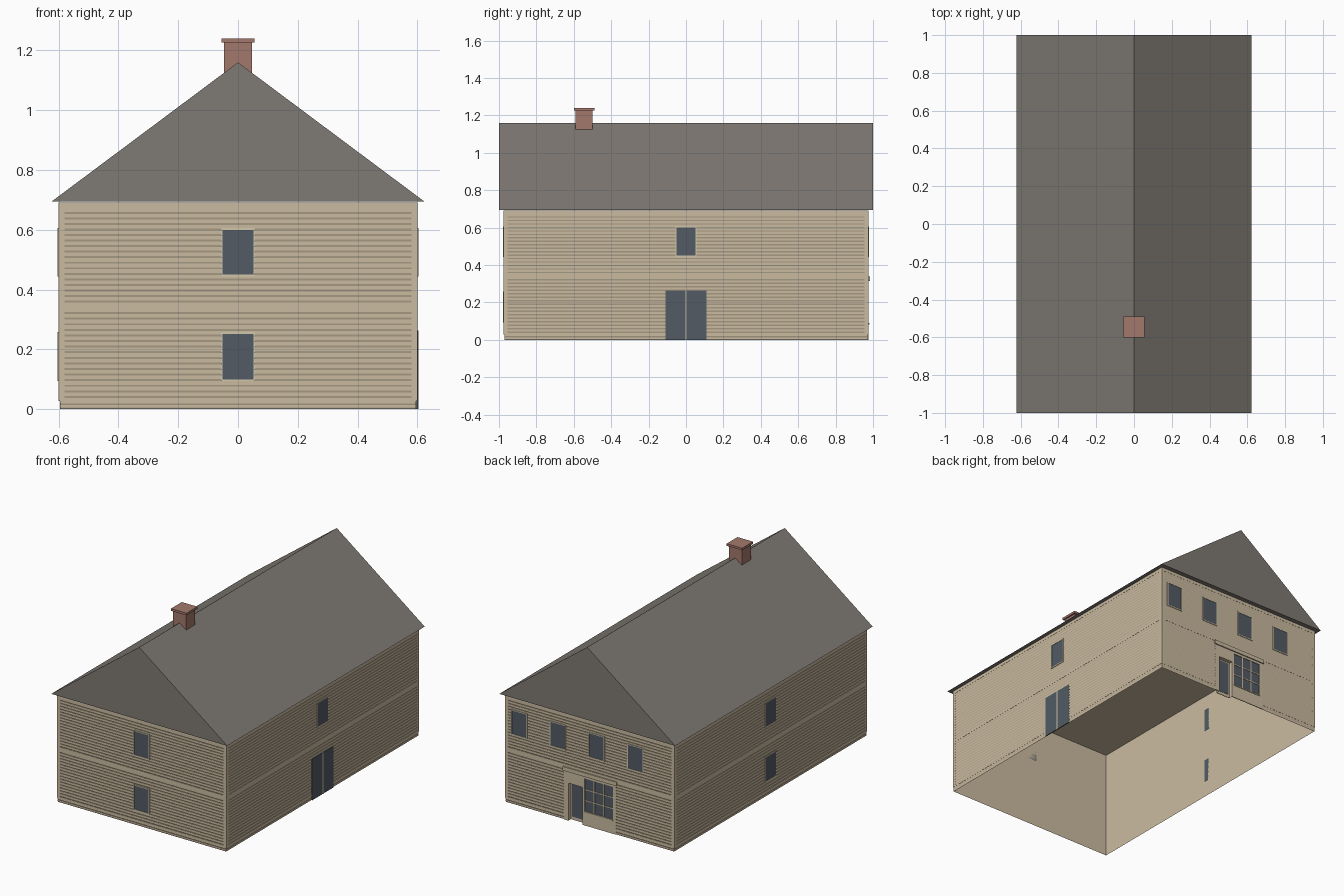
import bpy
import bmesh
from mathutils import Vector

cube = bpy.data.objects.get("Cube")
if cube:
    bpy.data.objects.remove(cube, do_unlink=True)


def material(name, r, g, b):
    m = bpy.data.materials.new(name)
    m.use_nodes = True
    m.diffuse_color = (r, g, b, 1)
    m.node_tree.nodes["Principled BSDF"].inputs["Base Color"].default_value = (r, g, b, 1)
    return m


BEIGE = material("beige_siding", 0.60, 0.50, 0.355)
TRIM = material("pale_trim", 0.65, 0.57, 0.41)
ROOF = material("grey_roof", 0.212, 0.192, 0.172)
BRICK = material("red_brick", 0.37, 0.19, 0.145)
GLASS = material("dark_glass", 0.085, 0.105, 0.127)

X, Y, TOP = 0.596, 0.971, 0.692     # wall shell half sizes and height
PROUD = 0.004                       # thickness of trim boards
HALF = {"front": X, "back": X, "right": Y, "left": Y}


def place(side, u, w, z):
    """u runs along the wall seen from outside, w points outward."""
    return Vector({"front": (u, -Y - w, z), "back": (-u, Y + w, z),
                   "right": (X + w, u, z), "left": (-X - w, -u, z)}[side])


def finish(name, bm, mat):
    bmesh.ops.recalc_face_normals(bm, faces=bm.faces)
    mesh = bpy.data.meshes.new(name)
    bm.to_mesh(mesh)
    bm.free()
    mesh.materials.append(mat)
    ob = bpy.data.objects.new(name, mesh)
    bpy.context.collection.objects.link(ob)
    return ob


def add_box(bm, side, u0, u1, z0, z1, w0, w1):
    for v in bmesh.ops.create_cube(bm, size=1)["verts"]:
        u, w, z = v.co
        v.co = place(side, u1 if u > 0 else u0, w1 if w > 0 else w0, z1 if z > 0 else z0)


def boxes(name, side, mat, specs):
    bm = bmesh.new()
    for spec in specs:
        add_box(bm, side, *spec)
    return finish(name, bm, mat)


def siding(bm, side, u0, u1, z0, z1, rows):
    """Boards with a bevelled lower edge, swept along the wall."""
    pitch, d = (z1 - z0) / rows, 0.003
    lip = min(0.0065, pitch * 0.4)
    profile = []
    for i in range(rows):
        z = z0 + i * pitch
        profile += [(0.0005, z), (d, z + lip), (d, z + pitch)]
    profile.append((0.0005, z1))
    ends = [[bm.verts.new(place(side, u, w, z)) for w, z in profile] for u in (u0, u1)]
    for i in range(len(profile) - 1):
        bm.faces.new((ends[0][i], ends[1][i], ends[1][i + 1], ends[0][i + 1]))


def window(name, side, u, z0, z1, half=0.051):
    f, w = 0.006, 0.007
    a, b = u - half, u + half
    boxes(name + "_glass", side, GLASS, [(a, b, z0, z1, 0, 0.005)])
    boxes(name + "_frame", side, TRIM, [
        (a - f, a, z0 - f, z1 + f, 0, w), (b, b + f, z0 - f, z1 + f, 0, w),
        (a, b, z0 - f, z0, 0, w), (a, b, z1, z1 + f, 0, w)])


# Shop front layout on the back wall
SHOP_L, SHOP_R = -0.18, 0.187
DOOR_L, DOOR_R, DOOR_TOP, RECESS = -0.15, -0.05, 0.24, 0.02
WIN_L, WIN_R, WIN_LOW, WIN_TOP = -0.035, 0.165, 0.09, 0.30

# Wall shell with ceiling, open underneath, with a recess for the shop door
bm = bmesh.new()
for side in ("front", "right", "left"):
    h = HALF[side]
    bm.faces.new([bm.verts.new(place(side, u, 0, z))
                  for u, z in ((-h, 0), (h, 0), (h, TOP), (-h, TOP))])
notch = [(DOOR_L, 0), (DOOR_L, DOOR_TOP), (DOOR_R, DOOR_TOP), (DOOR_R, 0)]
outline = [(-X, 0)] + notch + [(X, 0), (X, TOP), (-X, TOP)]
bm.faces.new([bm.verts.new(place("back", u, 0, z)) for u, z in outline])
bm.faces.new([bm.verts.new((x, y, TOP)) for x, y in ((-X, -Y), (X, -Y), (X, Y), (-X, Y))])
for (u0, z0), (u1, z1) in zip(notch, notch[1:]):
    bm.faces.new([bm.verts.new(place("back", u, w, z)) for u, w, z in
                  ((u0, 0, z0), (u1, 0, z1), (u1, -RECESS, z1), (u0, -RECESS, z0))])
bmesh.ops.remove_doubles(bm, verts=bm.verts, dist=0.0001)
finish("wall_shell", bm, BEIGE)

# Siding and trim boards on every wall
for side, h in HALF.items():
    edge = h + PROUD
    inner = edge - 0.02
    bm = bmesh.new()
    siding(bm, side, -inner, inner, 0.357, 0.672, 17)
    spans = [(-1, SHOP_L), (SHOP_R, 1)] if side == "back" else [(-1, 1)]
    for a, b in spans:
        siding(bm, side, max(a, -inner), min(b, inner), 0.038, 0.337, 16)
        siding(bm, side, max(a, -h), min(b, h), 0.0, 0.028, 2)
    finish(side + "_siding", bm, BEIGE)
    trim = [(-edge, -inner, 0.028, TOP, 0, PROUD), (inner, edge, 0.028, TOP, 0, PROUD),
            (-inner, inner, 0.337, 0.357, 0, PROUD), (-inner, inner, 0.672, TOP, 0, PROUD)]
    trim += [(max(a, -inner), min(b, inner), 0.028, 0.038, 0, PROUD) for a, b in spans]
    boxes(side + "_trim", side, BEIGE, trim)

# Windows
for side in ("front", "left", "right"):
    window(side + "_upper_window", side, 0, 0.45, 0.60)
    if side != "right":
        window(side + "_lower_window", side, 0, 0.10, 0.252)
for i in range(4):
    window("back_upper_window_%d" % (i + 1), "back", -0.5 + 0.275 * i, 0.45, 0.60)

# Double door on the right-hand wall
boxes("double_door_leaves", "right", GLASS,
      [(-0.109, -0.004, 0, 0.263, 0, 0.006), (0.004, 0.109, 0, 0.263, 0, 0.006)])
boxes("double_door_post", "right", TRIM, [(-0.004, 0.004, 0, 0.263, 0, 0.007)])

# Shop front: surround, cornice, recessed door, glazed display window
w = 0.005
boxes("shop_surround", "back", BEIGE, [
    (SHOP_L, DOOR_L, 0, 0.315, 0, w), (DOOR_R, WIN_L, 0, 0.315, 0, w),
    (WIN_R, SHOP_R, 0, 0.315, 0, w), (DOOR_L, DOOR_R, DOOR_TOP, 0.315, 0, w),
    (WIN_L, WIN_R, 0, WIN_LOW, 0, w), (WIN_L, WIN_R, WIN_TOP, 0.315, 0, w)])
boxes("shop_cornice", "back", BEIGE, [(SHOP_L - 0.007, SHOP_R + 0.007, 0.315, 0.34, 0, 0.012)])
boxes("shop_sill", "back", BEIGE, [(WIN_L, WIN_R, WIN_LOW - 0.008, WIN_LOW, 0, 0.009)])
boxes("shop_window_glass", "back", GLASS, [(WIN_L, WIN_R, WIN_LOW, WIN_TOP, 0, 0.001)])
bars = []
for i in (1, 2):
    u = WIN_L + (WIN_R - WIN_L) * i / 3
    z = WIN_LOW + (WIN_TOP - WIN_LOW) * i / 3
    bars += [(u - 0.003, u + 0.003, WIN_LOW, WIN_TOP, 0, 0.004),
             (WIN_L, WIN_R, z - 0.003, z + 0.003, 0, 0.0035)]
boxes("shop_window_bars", "back", BEIGE, bars)
boxes("shop_door", "back", BEIGE, [(DOOR_L, DOOR_R, 0, DOOR_TOP, -RECESS - 0.004, -RECESS)])
boxes("shop_door_glass", "back", GLASS,
      [(DOOR_L + 0.008, DOOR_R - 0.008, 0.02, DOOR_TOP - 0.008, -RECESS, -RECESS + 0.002)])

# Gabled roof prism
bm = bmesh.new()
ends = [[bm.verts.new((x, y, z)) for x, z in ((-0.623, 0.695), (0.623, 0.695), (0, 1.16))]
        for y in (-1, 1)]
for end in ends:
    bm.faces.new(end)
for i in range(3):
    j = (i + 1) % 3
    bm.faces.new((ends[0][i], ends[0][j], ends[1][j], ends[1][i]))
finish("roof", bm, ROOF)

# Chimney straddling the ridge
for name, r, z0, z1 in (("chimney_stack", 0.046, 1.08, 1.226), ("chimney_cap", 0.055, 1.226, 1.24)):
    bm = bmesh.new()
    for v in bmesh.ops.create_cube(bm, size=2)["verts"]:
        x, y, z = v.co
        v.co = (x * r, y * r - 0.545, z1 if z > 0 else z0)
    finish(name, bm, BRICK)
